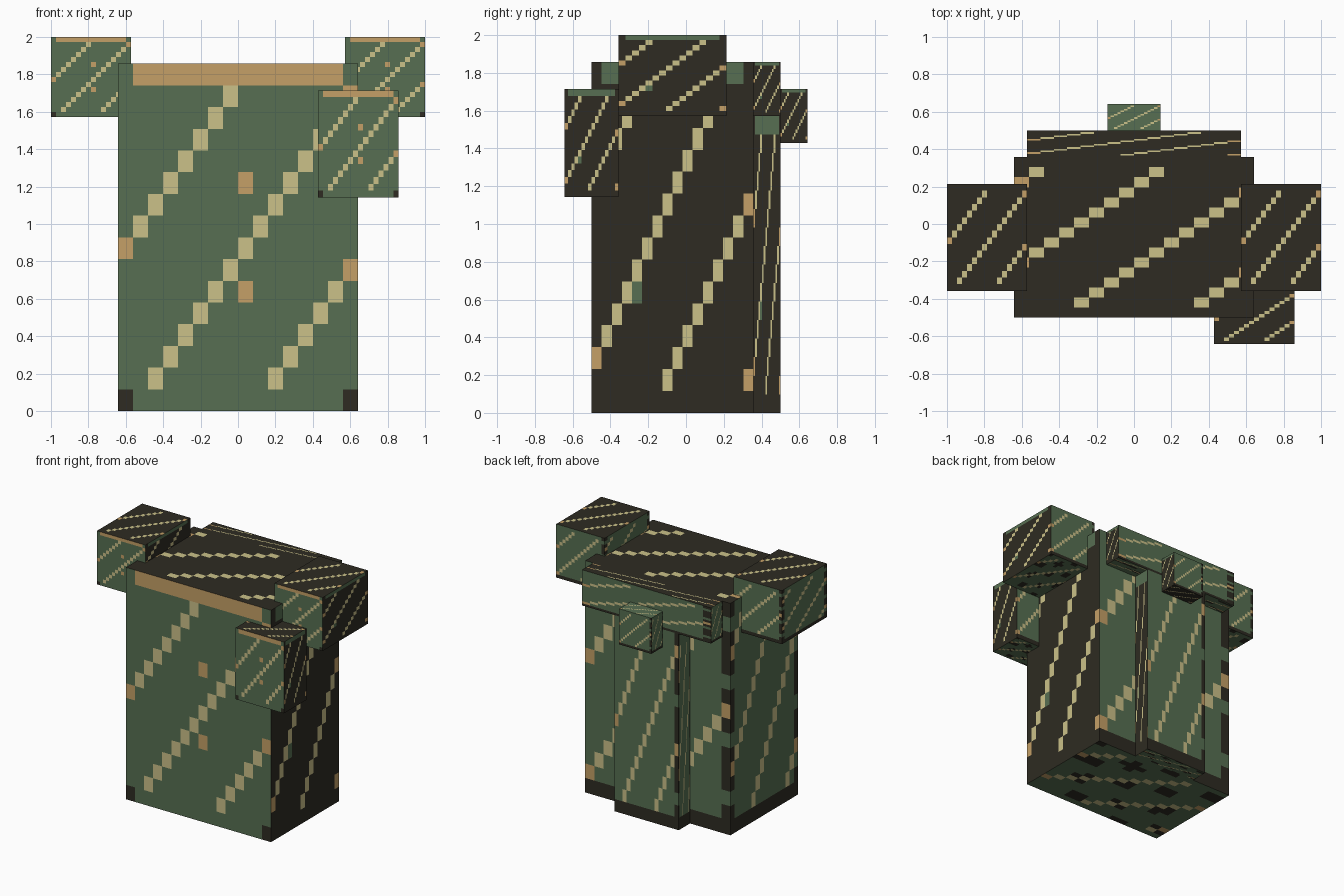
import bpy
import bmesh
import math

cube = bpy.data.objects.get("Cube")
if cube:
    bpy.data.objects.remove(cube, do_unlink=True)

U = 1 / 14   # one block unit
N = 16       # colour cells along each side of a box face


def srgb(r, g, b):
    def lin(c):
        c /= 255
        return c / 12.92 if c <= 0.04045 else ((c + 0.055) / 1.055) ** 2.4
    return (lin(r), lin(g), lin(b), 1)


def material(name, colour):
    m = bpy.data.materials.new(name)
    m.use_nodes = True
    m.diffuse_color = colour
    bsdf = m.node_tree.nodes["Principled BSDF"]
    bsdf.inputs["Base Color"].default_value = colour
    bsdf.inputs["Roughness"].default_value = 0.9
    return m


MATERIALS = [material("moss green", srgb(87, 111, 82)),
             material("charcoal brown", srgb(46, 43, 34)),
             material("cream", srgb(203, 193, 137)),
             material("tan", srgb(197, 160, 103))]
GREEN, DARK, CREAM, TAN = range(4)

# Default diagonal stripe offset for each side of a box
STRIPES = {"front": 1, "right": 6, "back": 7, "left": 4, "top": 1, "bottom": 3}


def cell_colour(side, c, r, shift, base):
    """Colour of the cell in column c, row r (from the bottom left)."""
    edge = c in (0, N - 1)
    # Border strips
    if side == "front":
        if r == N - 1:
            return GREEN if edge else TAN
        if r == 0:
            return DARK if edge else GREEN
        if c == 8 and r in (5, 10):
            return TAN
    elif side == "right":
        if r == N - 1:
            return DARK if edge else GREEN
        if (c, r) == (4, 5):
            return GREEN
    elif side in ("back", "left") and r == 0:
        return DARK
    # Diagonal stepped stripes, tan where they reach an edge
    if (c - r - shift) % 8 == 0 and 0 < r < N - 1:
        return TAN if edge else CREAM
    # Dark nibbles along the rear corner
    if (side == "back" and c == N - 1) or (side == "left" and edge):
        return GREEN if r % 4 == 2 else DARK
    # Camouflage blotches underneath
    if side == "bottom" and base == GREEN:
        blot = math.sin(1.3 * c + 0.5 * r) + math.sin(1.1 * r - 0.7 * c)
        return DARK if blot > 0.95 else GREEN
    return base


def striped_box(name, lo, hi, shifts=None, bases=None):
    """Box between two corners in block units, each side cut into cells."""
    (x0, y0, z0), (x1, y1, z1) = lo, hi
    w, d, h = x1 - x0, y1 - y0, z1 - z0
    # side: lower left corner, column direction, row direction
    sides = {"front": ((x0, y0, z0), (w, 0, 0), (0, 0, h)),
             "right": ((x1, y0, z0), (0, d, 0), (0, 0, h)),
             "back": ((x1, y1, z0), (-w, 0, 0), (0, 0, h)),
             "left": ((x0, y1, z0), (0, -d, 0), (0, 0, h)),
             "top": ((x0, y0, z1), (w, 0, 0), (0, d, 0)),
             "bottom": ((x0, y1, z0), (w, 0, 0), (0, -d, 0))}
    base_of = {"right": DARK, "top": DARK, **(bases or {})}
    shift_of = {**STRIPES, **(shifts or {})}
    bm = bmesh.new()
    for side, (o, a, b) in sides.items():
        grid = [[bm.verts.new([U * (o[k] + a[k] * c / N + b[k] * r / N)
                               for k in range(3)])
                 for c in range(N + 1)] for r in range(N + 1)]
        for r in range(N):
            for c in range(N):
                f = bm.faces.new((grid[r][c], grid[r][c + 1],
                                  grid[r + 1][c + 1], grid[r + 1][c]))
                f.material_index = cell_colour(side, c, r, shift_of[side],
                                               base_of.get(side, GREEN))
    bmesh.ops.remove_doubles(bm, verts=bm.verts, dist=1e-5)
    mesh = bpy.data.meshes.new(name)
    bm.to_mesh(mesh)
    bm.free()
    for m in MATERIALS:
        mesh.materials.append(m)
    obj = bpy.data.objects.new(name, mesh)
    bpy.context.collection.objects.link(obj)
    return obj


# Main torso block
striped_box("torso", (-9, -7, 0), (9, 5, 26), {"top": 3})

# Shoulder pads on both sides
for label, x in (("right", -14), ("left", 8)):
    striped_box(label + "_shoulder_pad", (x, -5, 22), (x + 6, 3, 28))

# Chest pouch on the front
striped_box("chest_pouch", (6, -9, 16), (12, -5, 24))

# Rear panel, collar flap above it, and the knob on the flap
striped_box("back_panel", (-4, 5, 0), (4, 7, 22), {"back": 1})
striped_box("back_flap", (-8, 5, 22), (8, 7, 26), {"top": 6})
striped_box("back_knob", (-2, 7, 20), (2, 9, 24), None,
            {"top": GREEN, "bottom": DARK})
